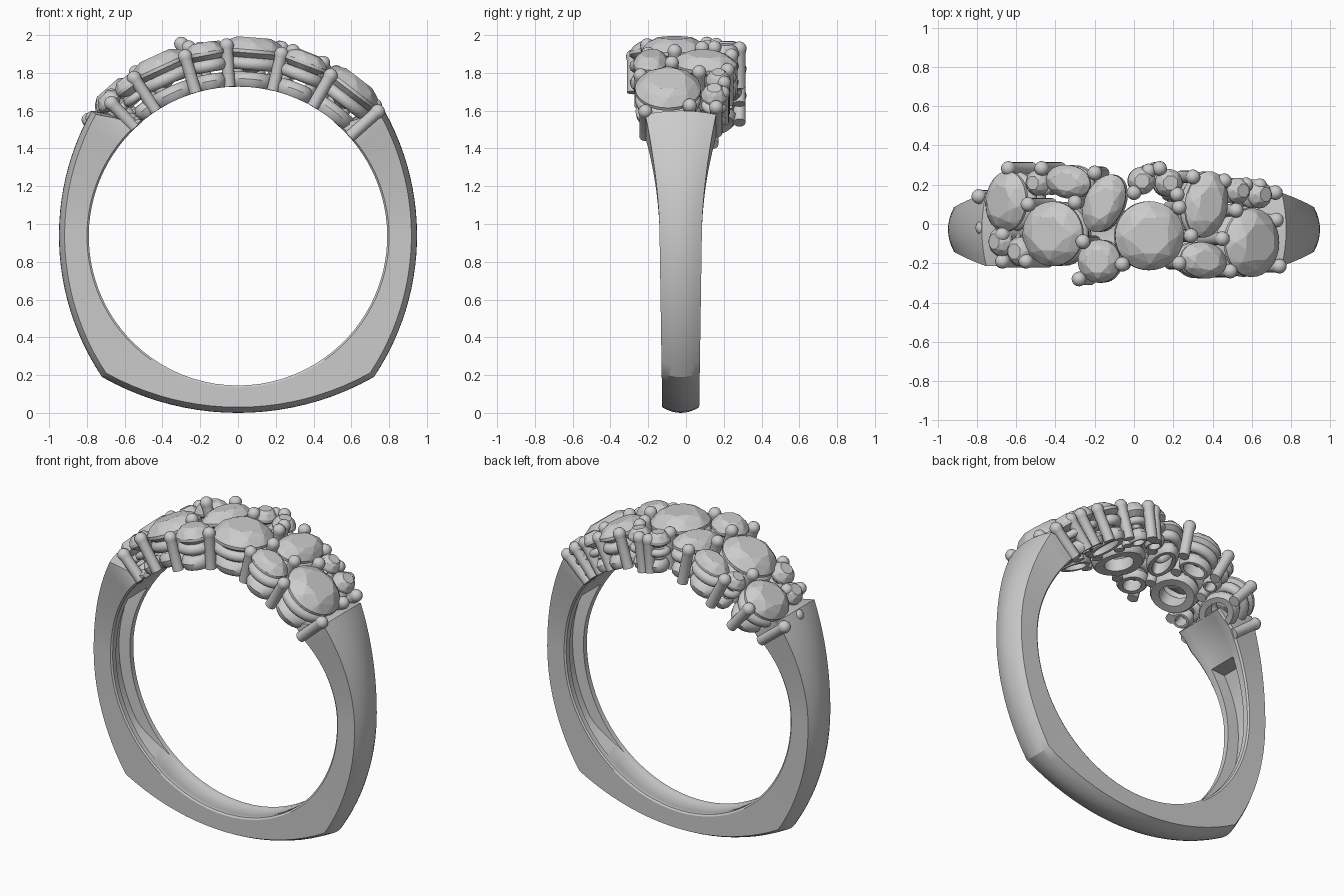
import bpy, bmesh, math
from math import sin, cos, pi, asin, radians
from mathutils import Vector

if "Cube" in bpy.data.objects:
    bpy.data.objects.remove(bpy.data.objects["Cube"])

CZ = 0.935        # height of the finger hole centre
RI = 0.79         # finger hole radius


def finish(name, bm, smooth=None):
    bmesh.ops.recalc_face_normals(bm, faces=bm.faces)
    me = bpy.data.meshes.new(name)
    bm.to_mesh(me)
    bm.free()
    ob = bpy.data.objects.new(name, me)
    bpy.context.collection.objects.link(ob)
    if smooth:
        bpy.ops.object.select_all(action='DESELECT')
        ob.select_set(True)
        bpy.context.view_layer.objects.active = ob
        bpy.ops.object.shade_smooth_by_angle(angle=radians(smooth))
    return ob


def skin(bm, rows, closed_rows=False, cap=False):
    """Join closed loops of points into a surface."""
    vs = [[bm.verts.new(p) for p in row] for row in rows]
    n = len(vs[0])
    pairs = list(zip(vs, vs[1:])) + ([(vs[-1], vs[0])] if closed_rows else [])
    for a, b in pairs:
        for i in range(n):
            j = (i + 1) % n
            bm.faces.new((a[i], a[j], b[j], b[i]))
    if cap:
        bm.faces.new(vs[0])
        bm.faces.new(vs[-1])


def frame(x, y, rot=0, bend=False):
    """Map local (u, v, height) onto the crown of the ring."""
    t0, cr, sr = asin(x), cos(radians(rot)), sin(radians(rot))

    def f(u, v, h):
        u, v = u * cr - v * sr, u * sr + v * cr
        if bend:
            t = t0 + u
            return Vector((h * sin(t), y + v, CZ + h * cos(t)))
        return Vector((h * sin(t0) + u * cos(t0), y + v, CZ + h * cos(t0) - u * sin(t0)))
    return f


def lathe(bm, f, a, b, prof, n=32, closed=False, cap=False):
    """prof holds (offset from ellipse edge, height)."""
    rows = [[f((a + d) * cos(2 * pi * i / n), (b + d) * sin(2 * pi * i / n), h)
             for i in range(n)] for d, h in prof]
    skin(bm, rows, closed, cap)


# Shank: outline made of a flat bottom arc and two side arcs, hollowed inside
half = [(0.72 * i / 10, 1.459 - math.sqrt(1.459**2 - (0.72 * i / 10)**2)) for i in range(11)]
for i in range(1, 25):
    z = 0.19 + 1.41 * i / 24
    half.append((math.sqrt(1.817 - (z - 0.94)**2) - 0.4, z))
for ang, r in ((46, 0.93), (44, 0.87), (40, 0.84)):
    half.append((r * sin(radians(ang)), CZ + r * cos(radians(ang))))
outline = [(-x, z) for x, z in reversed(half[1:])] + half


def section(x, z, depth):
    d = Vector((x, 0, z - CZ))
    ro = d.length
    d.normalize()
    zz = min(z, 1.6)
    w = 0.098 + 0.014 * min(zz / 0.95, 1) + 0.075 * max(0, (zz - 0.95) / 0.65)**1.7
    pts = [(t / 4, ro - 0.03 * (t / 4)**2) for t in range(-4, 5)]
    pts += [(1, RI + 0.01), (0.93, RI), (0.62, RI), (0.6, RI + depth),
            (-0.6, RI + depth), (-0.62, RI), (-0.93, RI), (-1, RI + 0.01)]
    return [Vector((d.x * r, -0.028 + w * t, CZ + d.z * r)) for t, r in pts]


rows = []
for x, z in outline:
    ro = math.hypot(x, z - CZ)
    depth = 0.001
    if 0.15 < z < 1.42:
        depth = max(0.001, min((z - 0.15) * 0.3, 0.075, ro - RI - 0.05))
    rows.append(section(x, z, depth))
bm = bmesh.new()
skin(bm, rows, cap=True)
finish("shank", bm, 28)

# Stones: x, y, half width along the ring, half width across, turn
stones = [
    (-0.66, 0.115, 0.135, 0.155, -15), (-0.42, -0.05, 0.168, 0.165, 0),
    (-0.34, 0.215, 0.12, 0.085, -10), (-0.155, 0.105, 0.10, 0.155, -25),
    (-0.18, -0.19, 0.11, 0.11, 0), (0.08, -0.06, 0.176, 0.176, 0),
    (0.04, 0.22, 0.07, 0.07, 0), (0.18, 0.21, 0.07, 0.07, 0),
    (0.375, 0.10, 0.115, 0.17, -10), (0.36, -0.185, 0.125, 0.092, -10),
    (0.61, -0.095, 0.172, 0.175, 0), (0.54, 0.17, 0.065, 0.065, 0),
    (0.65, 0.15, 0.07, 0.07, 0), (-0.69, -0.09, 0.07, 0.075, 0),
    (-0.59, -0.14, 0.075, 0.075, 0), (-0.50, 0.21, 0.065, 0.065, 0)]

rings, plate = bmesh.new(), bmesh.new()
gems = bmesh.new()
for x, y, a, b, rot in stones:
    f = frame(x, y, rot)
    s = min(a, b)
    crown = 0.03 + 0.2 * s
    top = 0.99
    # Faceted stone as the hull of its table, crown, girdle and point
    g = []
    for k, turn, h, n in ((0.55, 0.5, crown, 8), (0.81, 0, crown * 0.62, 8), (1, 0, 0, 32),
                          (1, 0, -0.018, 32), (0.5, 0, -0.018 - 0.4 * s, 8)):
        for i in range(n):
            t = 2 * pi * (i + turn) / n
            g.append(gems.verts.new(f(a * k * cos(t), b * k * sin(t), top + h)))
    g.append(gems.verts.new(f(0, 0, top - 0.75 * s)))
    bmesh.ops.convex_hull(gems, input=g)
    # Rounded seat ring under the stone
    m = 0.034 if s > 0.08 else 0.024
    lathe(rings, f, a - m, b - m, [(m * cos(t), 0.915 + m * sin(t))
          for t in [2 * pi * i / 10 for i in range(10)]], closed=True)
    # Open base that follows the finger hole
    o, q = -0.008, -0.45 * s
    lathe(plate, frame(x, y, rot, True), a, b,
          [(q, RI + 0.002), (o - 0.01, RI + 0.002), (o, 0.805), (o + 0.006, 0.835), (o - 0.01, 0.862),
           (o - 0.03, 0.872), (q, 0.872)], closed=True)
bmesh.ops.dissolve_limit(gems, angle_limit=0.01, verts=gems.verts, edges=gems.edges)
finish("stones", gems)
finish("seat_rings", rings, 40)
finish("gallery_plate", plate, 40)

# Prongs: tip x, y and tip radius from the hole centre
prongs = [
    (-0.79, 0.14, 1.04), (-0.64, 0.283, 1.02), (-0.47, 0.283, 1.04), (-0.20, 0.26, 1.05),
    (-0.54, 0.10, 1.06), (-0.30, 0.11, 1.10), (-0.26, -0.09, 1.07), (-0.06, -0.205, 1.05),
    (-0.28, -0.28, 1.03), (-0.67, -0.055, 1.04), (-0.67, -0.19, 1.01), (-0.55, -0.19, 1.04),
    (-0.77, -0.02, 1.03), (0.0, 0.16, 1.05), (0.075, 0.27, 1.03), (0.13, 0.283, 1.04),
    (0.22, 0.15, 1.06), (0.23, 0.085, 1.06), (0.30, 0.24, 1.04), (0.29, -0.06, 1.06),
    (0.45, -0.075, 1.06), (0.23, -0.20, 1.03), (0.49, -0.24, 1.02), (0.52, 0.07, 1.05),
    (0.46, 0.22, 1.03), (0.57, 0.20, 1.03), (0.64, 0.195, 1.03), (0.72, 0.16, 1.03),
    (0.725, 0.02, 1.04), (0.74, -0.215, 1.03)]
bm = bmesh.new()
for x, y, tip in prongs:
    rod, ball = 0.032, 0.038
    prof = [(rod, RI + 0.003), (rod, tip - 2 * ball + 0.012)]
    prof += [(ball * cos(t), tip - ball + ball * sin(t))
             for t in [radians(d) for d in (-25, 0, 20, 40, 60, 80)]]
    lathe(bm, frame(x / (tip - ball), y), 0, 0, prof, n=16, cap=True)
finish("prongs", bm, 40)
